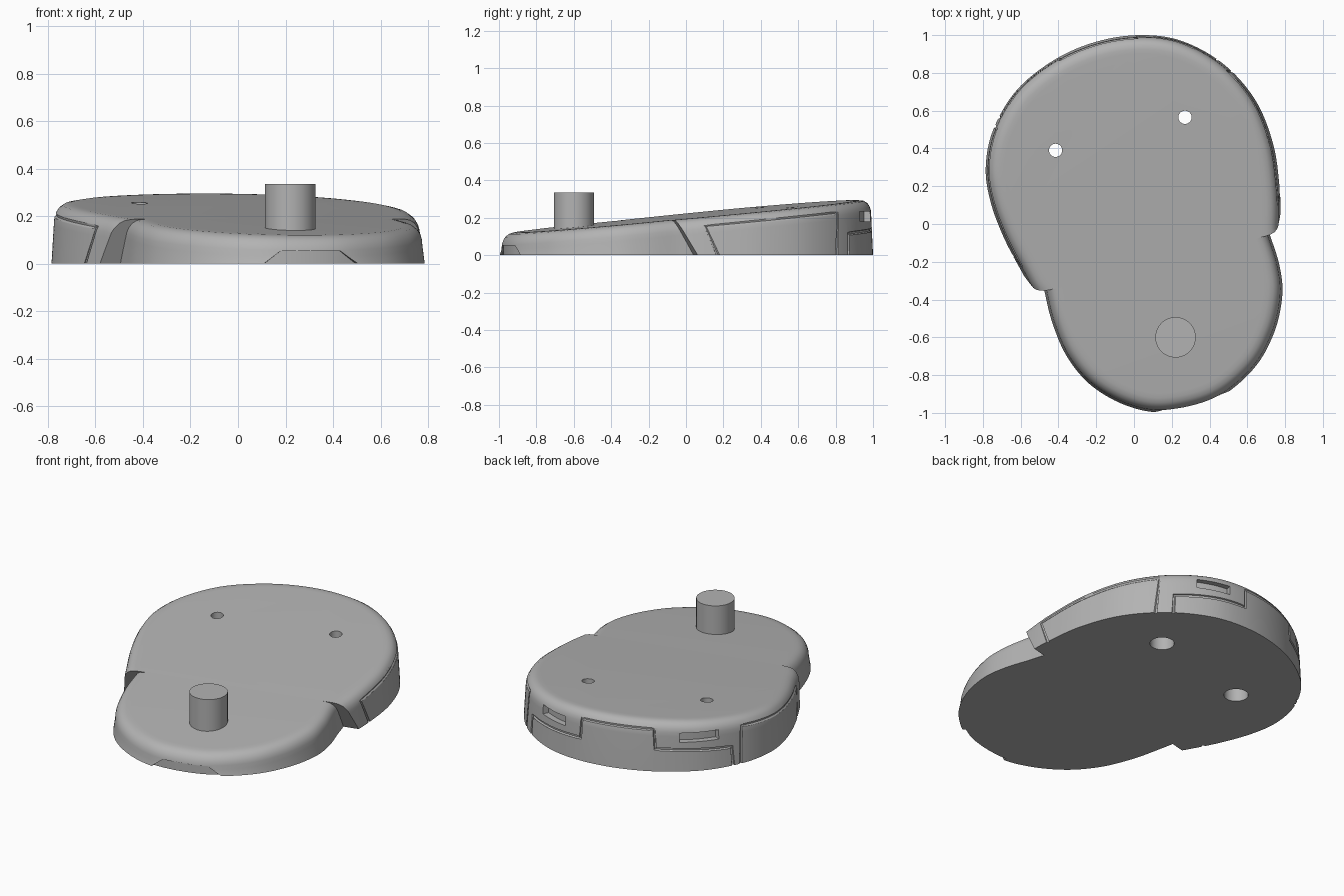
import bpy, bmesh
from math import atan2, degrees, radians, cos, sin
from mathutils import Vector

if "Cube" in bpy.data.objects:
    bpy.data.objects.remove(bpy.data.objects["Cube"])

grey = bpy.data.materials.new("plain grey")
grey.use_nodes = True
GREY = (0.45, 0.45, 0.45, 1)
grey.diffuse_color = GREY
grey.node_tree.nodes["Principled BSDF"].inputs["Base Color"].default_value = GREY

# Plan outlines, counter-clockwise; each runs on past the step and is trimmed there
BACK = [(.775, 0), (.77, .2), (.735, .43), (.64, .66), (.47, .85), (.25, .97), (.03, 1),
        (-.2, .965), (-.42, .87), (-.62, .71), (-.745, .5), (-.785, .3), (-.76, .12),
        (-.69, -.07), (-.59, -.26), (-.51, -.39), (-.35, -.55), (.1, -.65), (.55, -.5), (.75, -.2)]
FRONT = [(-.475, -.35), (-.43, -.53), (-.35, -.71), (-.22, -.86), (-.03, -.965), (.17, -.995),
         (.43, -.93), (.63, -.77), (.74, -.58), (.785, -.38), (.77, -.22), (.72, -.06),
         (.67, .08), (.55, .25), (.1, .35), (-.38, .2), (-.5, 0), (-.505, -.18)]
BACK_MID, FRONT_MID = Vector((0, .35)), Vector((.15, -.4))
# Edge profile: inset from the outline, drop below the sloping top
ROUND = [(.01, .085), (.012, .06), (.018, .04), (.03, .02), (.05, .006), (.075, .001), (.1, 0)]


def top_z(p):
    return .21 + .092 * p.y - .022 * p.x


def smooth_loop(points, steps=8):
    """Closed Catmull-Rom curve through the points."""
    pts, out = [Vector(p) for p in points], []
    n = len(pts)
    for i in range(n):
        a, b, c, d = (pts[(i + k) % n] for k in (-1, 0, 1, 2))
        for s in range(steps):
            t = s / steps
            out.append(.5 * (2 * b + (c - a) * t + (2 * a - 5 * b + 4 * c - d) * t * t
                             + (3 * b - a - 3 * c + d) * t ** 3))
    return out


def finish(name, bm):
    bmesh.ops.recalc_face_normals(bm, faces=bm.faces)
    mesh = bpy.data.meshes.new(name)
    bm.to_mesh(mesh)
    bm.free()
    mesh.materials.append(grey)
    ob = bpy.data.objects.new(name, mesh)
    bpy.context.collection.objects.link(ob)
    return ob


def skin(bm, rings):
    """Solid through equal-sized closed rings of points."""
    rows = [[bm.verts.new(p) for p in ring] for ring in rings]
    n = len(rows[0])
    for lo, hi in zip(rows, rows[1:]):
        for i in range(n):
            bm.faces.new((lo[i], lo[(i + 1) % n], hi[(i + 1) % n], hi[i]))
    bm.faces.new(rows[0][::-1])
    bm.faces.new(rows[-1])


def lobe(name, loop, keep_back):
    """Rounded slab with a sloping top, trimmed at the slanted step plane."""
    n, rings = len(loop), [[p.to_3d() for p in loop]]
    for inset, drop in ROUND:
        ring = []
        for i, p in enumerate(loop):
            d = (loop[(i + 1) % n] - loop[i - 1]).normalized()
            q = p + Vector((-d.y, d.x)) * inset
            ring.append(Vector((q.x, q.y, top_z(q) - drop)))
        rings.append(ring)
    bm = bmesh.new()
    skin(bm, rings)
    a, b, c = Vector((-.5, -.35, .165)), Vector((.72, -.06, .19)), Vector((.745, .055, 0))
    normal = (b - a).cross(c - a).normalized()
    if normal.y < 0:
        normal = -normal
    cut = bmesh.ops.bisect_plane(bm, geom=bm.verts[:] + bm.edges[:] + bm.faces[:], plane_co=a,
                                 plane_no=normal, clear_inner=keep_back, clear_outer=not keep_back)
    edges = [e for e in cut["geom_cut"] if isinstance(e, bmesh.types.BMEdge)]
    bmesh.ops.edgeloop_fill(bm, edges=edges)
    return finish(name, bm)


def wall(loop, mid, deg):
    """Point of the outline seen from mid at an angle."""
    ray = Vector((cos(radians(deg)), sin(radians(deg))))
    for p, q in zip(loop, loop[1:] + loop[:1]):
        u, v = p - mid, q - mid
        s, t = ray.cross(u), ray.cross(v)
        if s <= 0 < t and u.dot(ray) > 0:
            return p.lerp(q, s / (s - t)), ray


def wall_block(name, loop, mid, spans, depth):
    """Cutter that follows the wall; spans are (angle, low z, high z)."""
    rings = []
    for deg, lo, hi in spans:
        p, ray = wall(loop, mid, deg)
        i, o = p - ray * depth, p + ray * .05
        rings.append([(i.x, i.y, lo), (o.x, o.y, lo), (o.x, o.y, hi), (i.x, i.y, hi)])
    bm = bmesh.new()
    skin(bm, rings)
    return finish(name, bm)


def groove(name, corners):
    """Thin tube on the back wall through (angle, drop below top) corners; None means the base."""
    path = []
    for (a, da), (b, db) in zip(corners, corners[1:]):
        steps = max(1, int(abs(b - a) / 2.5)) if None not in (da, db) else 1
        for k in range(steps + (b == corners[-1][0] and db is None)):
            t = k / steps
            p, ray = wall(loop_back, BACK_MID, a + (b - a) * t)
            drop = da if t == 0 else db if t == 1 else da + (db - da) * t
            z = -.02 if drop is None else top_z(p) - drop
            p = p - ray * .014 * max(z, 0) / top_z(p)
            path.append((p.x, p.y, z, 1))
    curve = bpy.data.curves.new(name, "CURVE")
    curve.dimensions = "3D"
    curve.bevel_depth, curve.bevel_resolution, curve.use_fill_caps = .01, 1, True
    line = curve.splines.new("POLY")
    line.points.add(len(path) - 1)
    for point, co in zip(line.points, path):
        point.co = co
    tube = bpy.data.objects.new(name, curve)
    bpy.context.collection.objects.link(tube)
    bm = bmesh.new()
    bm.from_mesh(tube.evaluated_get(bpy.context.evaluated_depsgraph_get()).to_mesh())
    bmesh.ops.remove_doubles(bm, verts=bm.verts, dist=.0001)
    bpy.data.objects.remove(tube)
    return finish(name, bm)


def cylinder(name, x, y, radius, low, high):
    ring = [(x + radius * cos(radians(a)), y + radius * sin(radians(a))) for a in range(0, 360, 8)]
    bm = bmesh.new()
    skin(bm, [[(*p, z) for p in ring] for z in (low, high)])
    return finish(name, bm)


def carve(ob, cutters):
    for c in cutters:
        c.hide_render = True
        mod = ob.modifiers.new(c.name, "BOOLEAN")
        mod.operation, mod.solver, mod.object = "DIFFERENCE", "EXACT", c
    graph = bpy.context.evaluated_depsgraph_get()
    ob.data = bpy.data.meshes.new_from_object(ob.evaluated_get(graph))
    ob.modifiers.clear()
    for c in cutters:
        bpy.data.objects.remove(c)


loop_back, loop_front = smooth_loop(BACK), smooth_loop(FRONT)
back = lobe("back_body", loop_back, True)
front = lobe("front_body", loop_front, False)

# Panel seams round the back wall, stepping down below each window
HIGH, LOW = .047, .165
cutters = [
    groove("right_seam", [(-12.4, None), (-17.9, HIGH), (43, HIGH), (41, None)]),
    groove("back_seam", [(49.5, None), (50, LOW), (88, LOW), (88.5, HIGH), (127, HIGH),
                         (127.5, LOW), (163, LOW), (163.5, None)]),
    groove("left_seam", [(167, None), (168, HIGH), (224, HIGH), (218, None)])]

# Window recesses
for name, start, end in (("back_window", 61, 78.5), ("side_window", 139, 157)):
    z = top_z(wall(loop_back, BACK_MID, (start + end) / 2)[0])
    spans = [(start + (end - start) * k / 6, z - .115, z - .06) for k in range(7)]
    cutters.append(wall_block(name, loop_back, BACK_MID, spans, .045))

# Screw holes with wider counterbores underneath
for x, y in ((-.415, .39), (.27, .565)):
    cutters += [cylinder("screw_hole", x, y, .035, -.1, .5),
                cylinder("counterbore", x, y, .068, -.1, .1)]
carve(back, cutters)

# Shallow tapered finger notch at the front foot
spans = []
for x, z in ((.11, .001), (.18, .053), (.25, .053), (.31, .053), (.38, .053), (.44, .053), (.5, .001)):
    edge = min((p for p in loop_front if p.y < -.7), key=lambda p: abs(p.x - x))
    spans.append((degrees(atan2(edge.y + .4, x - .15)), -.03, z))
carve(front, [wall_block("finger_notch", loop_front, FRONT_MID, spans, .018)])

# Round pin
pin = cylinder("pin", .22, -.6, .107, .1, .335)

bpy.ops.object.select_all(action="DESELECT")
for ob in (back, front, pin):
    ob.select_set(True)
bpy.context.view_layer.objects.active = back
bpy.ops.object.shade_smooth_by_angle(angle=radians(35))
